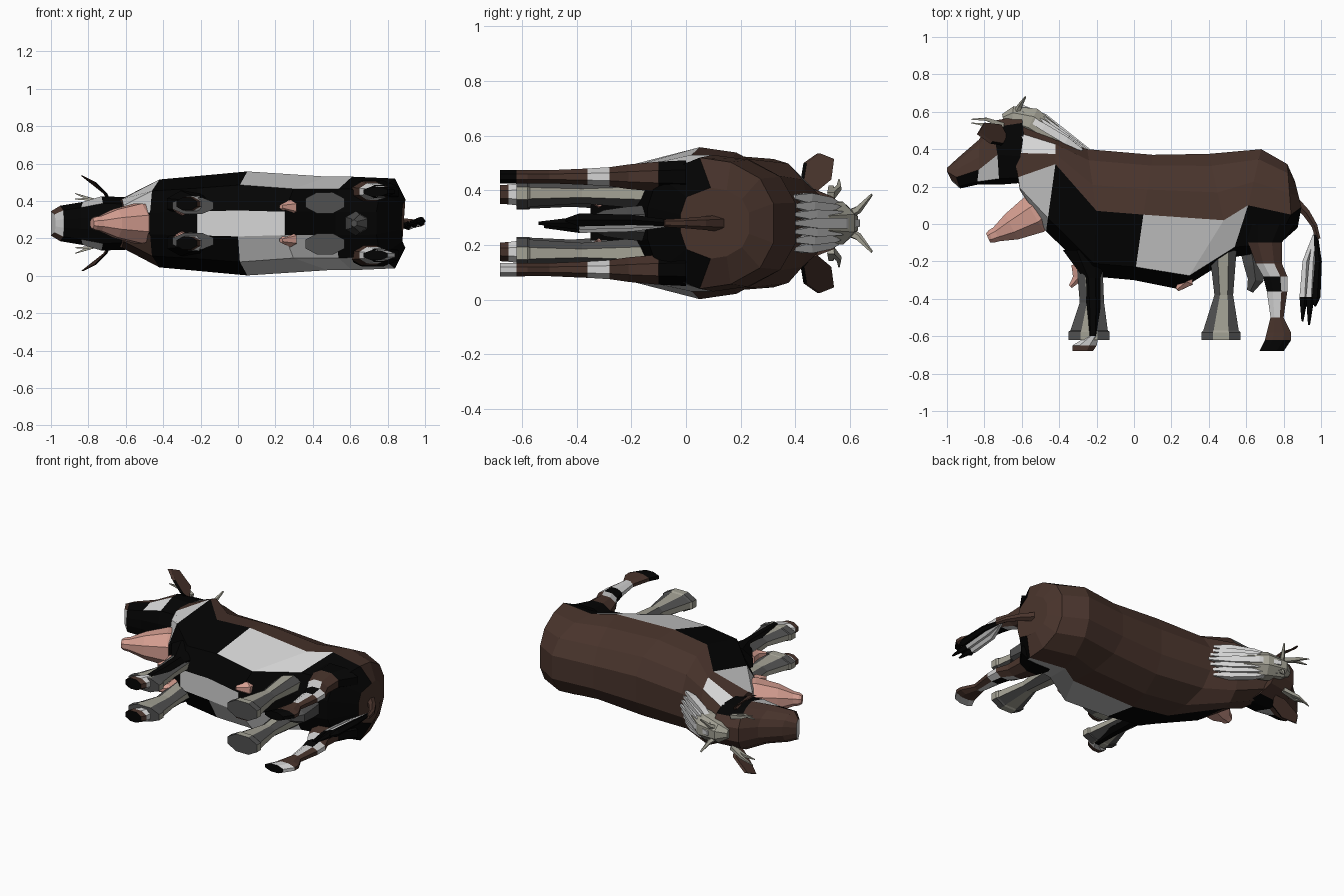
import bpy, bmesh, math
from mathutils import Vector

if "Cube" in bpy.data.objects:
    bpy.data.objects.remove(bpy.data.objects["Cube"])

MID = 0.28  # symmetry plane height: the animal lies on its side
COLOURS = {
    "brown": (0.066, 0.034, 0.025), "black": (0.001, 0.001, 0.001),
    "white": (0.66, 0.66, 0.66), "beige": (0.37, 0.36, 0.30),
    "dark_grey": (0.08, 0.08, 0.08), "pink": (0.66, 0.34, 0.28),
}
NAMES = list(COLOURS)
MATS = []
for key, rgb in COLOURS.items():
    m = bpy.data.materials.new(key)
    m.use_nodes = True
    m.diffuse_color = (*rgb, 1)
    m.node_tree.nodes["Principled BSDF"].inputs["Base Color"].default_value = (*rgb, 1)
    MATS.append(m)


def finish(name, bm, rule=None):
    """Turn a bmesh into an object; rule(face) may give a colour name."""
    bmesh.ops.recalc_face_normals(bm, faces=bm.faces)
    if rule:
        for f in bm.faces:
            f.material_index = NAMES.index(rule(f))
    me = bpy.data.meshes.new(name)
    bm.to_mesh(me)
    bm.free()
    for m in MATS:
        me.materials.append(m)
    ob = bpy.data.objects.new(name, me)
    ob.location.z = MID
    bpy.context.collection.objects.link(ob)


def skin(rings, colour):
    """Bridge equal rings; colour(segment, side index) names each face, -1 for caps."""
    bm = bmesh.new()
    rows = [[bm.verts.new(p) for p in r] for r in rings]
    n = len(rows[0])
    for s, (a, b) in enumerate(zip(rows, rows[1:])):
        for i in range(n):
            j = (i + 1) % n
            f = bm.faces.new((a[i], a[j], b[j], b[i]))
            f.material_index = NAMES.index(colour(s, i))
    for row, s in ((rows[0], 0), (rows[-1], len(rows) - 2)):
        bm.faces.new(row).material_index = NAMES.index(colour(s, -1))
    return bm


def barrel(name, stations, colour):
    """Loft of stations (top point, mid point, bottom point, half width)."""
    rings = []
    for top, mid, bot, w in stations:
        t, m, b = Vector(top), Vector(mid), Vector(bot)
        half = [(t, .3), (m.lerp(t, .82), .68), (m.lerp(t, .42), .93),
                (m, 1), (m.lerp(b, .8), .74), (b, .25)]
        ring = [(p.x, p.y, k * w) for p, k in half]
        rings.append(ring + [(x, y, -z) for x, y, z in reversed(ring)])
    finish(name, skin(rings, colour))


def leg(name, rings, zc, colour):
    """Eight-sided leg from rings (x min, x max, y, half depth)."""
    k = 1 / math.cos(math.pi / 8)
    angles = [math.pi / 8 + i * math.pi / 4 for i in range(8)]
    pts = [[((a + b) / 2 + k * (b - a) / 2 * math.cos(t), y, zc + k * h * math.sin(t))
            for t in angles] for a, b, y, h in rings]
    finish(name, skin(pts, colour))


def sweep(name, path, radii, colour, n=6):
    """Tapered tube along a path; colour is a name or one name per segment."""
    pts = [Vector(p) for p in path]
    rings = []
    for i, (p, r) in enumerate(zip(pts, radii)):
        d = (pts[min(i + 1, len(pts) - 1)] - pts[max(i - 1, 0)]).normalized()
        u = d.cross(Vector((0, 0, 1))).normalized()
        v = d.cross(u)
        rings.append([p + r * (u * math.cos(t) + v * math.sin(t))
                      for t in (2 * math.pi * (j + .5) / n for j in range(n))])
    names = [colour] * len(pts) if isinstance(colour, str) else colour
    finish(name, skin(rings, lambda s, i: names[s]))


# Body with brown back and large side patches; the neck differs per side
def body_colour(s, i):
    if s == 0 and i >= 0:
        return "white" if i in (1, 3, 4) else "black" if i == 5 else "brown"
    if i < 3 or i > 7:
        return "brown"
    if i == 5:
        return "white" if s in (2, 3) else "black"
    if i == 4:
        return "black"
    return "white" if s in (3, 4) or (i == 7 and s == 5) else "black"


barrel("body", [
    ((-.68, .56), (-.62, .25), (-.61, .18), .13),
    ((-.42, .45), (-.42, .32), (-.47, -.04), .235),
    ((-.25, .40), (-.20, .07), (-.22, -.28), .255),
    ((.10, .37), (.05, .05), (0, -.30), .278),
    ((.40, .375), (.48, .02), (.25, -.35), .25),
    ((.68, .40), (.61, .10), (.52, -.18), .25),
    ((.82, .32), (.84, .05), (.74, -.14), .24),
    ((.86, .23), (.895, .09), (.875, -.02), .13)], body_colour)


# Head with dark eye area, pale cheek and dark muzzle underside
def head_colour(s, i):
    if s == 3:
        return "white" if i in (-1, 4, 5, 6) else "brown"
    if i in (4, 5, 6):
        return "black"
    if i in (3, 7):
        return "white" if s == 1 else "black"
    return "black" if i in (1, 2, 8) and s == 0 else "brown"


barrel("head", [
    ((-.60, .58), (-.58, .36), (-.60, .22), .14),
    ((-.76, .55), (-.73, .37), (-.72, .21), .145),
    ((-.83, .45), (-.83, .29), (-.84, .21), .115),
    ((-.94, .355), (-.95, .25), (-.93, .19), .095),
    ((-1, .30), (-1, .28), (-.975, .23), .065)], head_colour)


# Paired parts: legs, ears, horns and teats
def sock_colour(s, i):
    return "beige" if i % 2 and i > 0 else "dark_grey"


def front_colour(s, i):
    return "black" if s < 3 or i == -1 else ("white", "brown")[s - 3]


def hind_colour(hoof):
    bands = ["black", "brown", "white", "black", "white", "brown", "brown", hoof]

    def pick(s, i):
        if i == -1:
            return "black"
        if i in (6, 7, 0) and s < 5:  # rear-facing side
            return ("black", "brown", "brown", "white", "brown")[s]
        return bands[s]
    return pick


for side, label, hoof in ((1, "near", "black"), (-1, "far", "white")):
    leg(f"front_sock_{label}", [
        (-.31, -.17, -.18, .05), (-.29, -.16, -.42, .035), (-.34, -.14, -.57, .042),
        (-.35, -.13, -.575, .045), (-.35, -.13, -.62, .045)], side * .095, sock_colour)
    leg(f"hind_sock_{label}", [
        (.40, .55, -.12, .06), (.43, .53, -.38, .038), (.37, .56, -.57, .05),
        (.36, .57, -.58, .056), (.36, .57, -.62, .056)], side * .11, sock_colour)
    leg(f"front_leg_{label}", [
        (-.38, -.13, -.14, .07), (-.27, -.18, -.29, .045), (-.26, -.18, -.45, .042),
        (-.25, -.19, -.60, .042), (-.33, -.20, -.65, .036), (-.33, -.22, -.68, .034)],
        side * .105, front_colour)
    leg(f"hind_leg_{label}", [
        (.58, .86, 0, .06), (.61, .79, -.10, .055), (.65, .79, -.21, .045),
        (.69, .82, -.28, .035), (.71, .82, -.36, .03), (.73, .80, -.50, .024),
        (.71, .84, -.58, .024), (.70, .84, -.62, .025), (.67, .80, -.68, .025)],
        side * .17, hind_colour(hoof))

    # Leaf-shaped ear, dark underneath
    bm = bmesh.new()
    leaf = [(-.69, .46, .11), (-.71, .42, .16), (-.77, .43, .22),
            (-.84, .48, .255), (-.81, .53, .235), (-.72, .52, .16)]
    rows = [[bm.verts.new((x + o, y + o, side * z)) for x, y, z in leaf] for o in (0, .012)]
    bm.faces.new(rows[0])
    bm.faces.new(rows[1])
    for i in range(6):
        j = (i + 1) % 6
        bm.faces.new((rows[0][i], rows[0][j], rows[1][j], rows[1][i]))
    finish(f"ear_{label}", bm, lambda f: "black" if f.normal.y < -.3 else "brown")

    sweep(f"horn_{label}", [(-.64, .57, side * .02), (-.61, .63, side * .05),
                            (-.58, .68, side * .105)], (.02, .015, .005), "beige", 5)
    for k in range(2):
        sweep(f"forelock_{label}_{k + 1}", [
            (-.70, .53, side * .10), (-.79, .56 - k * .03, side * .13),
            (-.87, .56 - k * .02, side * (.16 - k * .03))], (.018, .012, .003), "beige", 4)
    sweep(f"front_teat_{label}", [(-.30, -.22, side * .08), (-.30, -.29, side * .08),
                                  (-.34, -.335, side * .08)], (.04, .032, .012), "pink")
    sweep(f"rear_teat_{label}", [(.27, -.25, side * .085), (.28, -.31, side * .085),
                                 (.23, -.35, side * .09)], (.05, .042, .014), "pink")

# Mane: pale crest and strands fanning down the neck
sweep("mane_crest", [(-.70, .56, 0), (-.65, .57, 0), (-.55, .545, 0), (-.44, .47, 0),
                     (-.36, .42, 0)], (.03, .065, .085, .07, .02), "beige", 8)
for k in range(-3, 4):
    sweep(f"mane_strand_{k + 4}", [
        (-.60, .625 - abs(k) * .012, k * .014), (-.48, .57 - abs(k) * .018, k * .025),
        (-.36, .475 - abs(k) * .01, k * .03), (-.24 - abs(k) * .012, .395, k * .032)],
        (.018, .028, .028, .01), "white", 4)

# Chest bag
sweep("chest_bag", [(-.78, -.075, 0), (-.765, -.068, 0), (-.735, -.055, 0),
                    (-.655, -.015, 0), (-.535, .05, 0), (-.46, .10, 0)],
      (.028, .038, .044, .082, .115, .10), "pink", 8)

# Rear bag
sweep("rear_bag", [(.62, -.10, 0), (.64, -.22, 0), (.65, -.30, 0), (.62, -.36, 0)],
      (.07, .06, .048, .02), "dark_grey", 6)

# Tail, and tuft with pale locks ending in dark tips
sweep("tail", [(.86, .12, 0), (.92, .06, 0), (.965, -.01, 0), (.985, -.08, 0)],
      (.03, .024, .018, .014), "brown")
locks = ((.905, -.52, ("white", "white", "black")), (.94, -.54, ("white", "white", "black")),
         (.972, -.44, ("black", "black", "black")))
for k, (x, end, shades) in enumerate(locks):
    z = (k - 1) * .012
    sweep(f"tail_lock_{k + 1}", [(.97, -.05, 0), (x + .012, -.20, z), (x, -.39, z),
                                 (x - .005, end, z)], (.012, .02, .025, .006), shades, 5)
